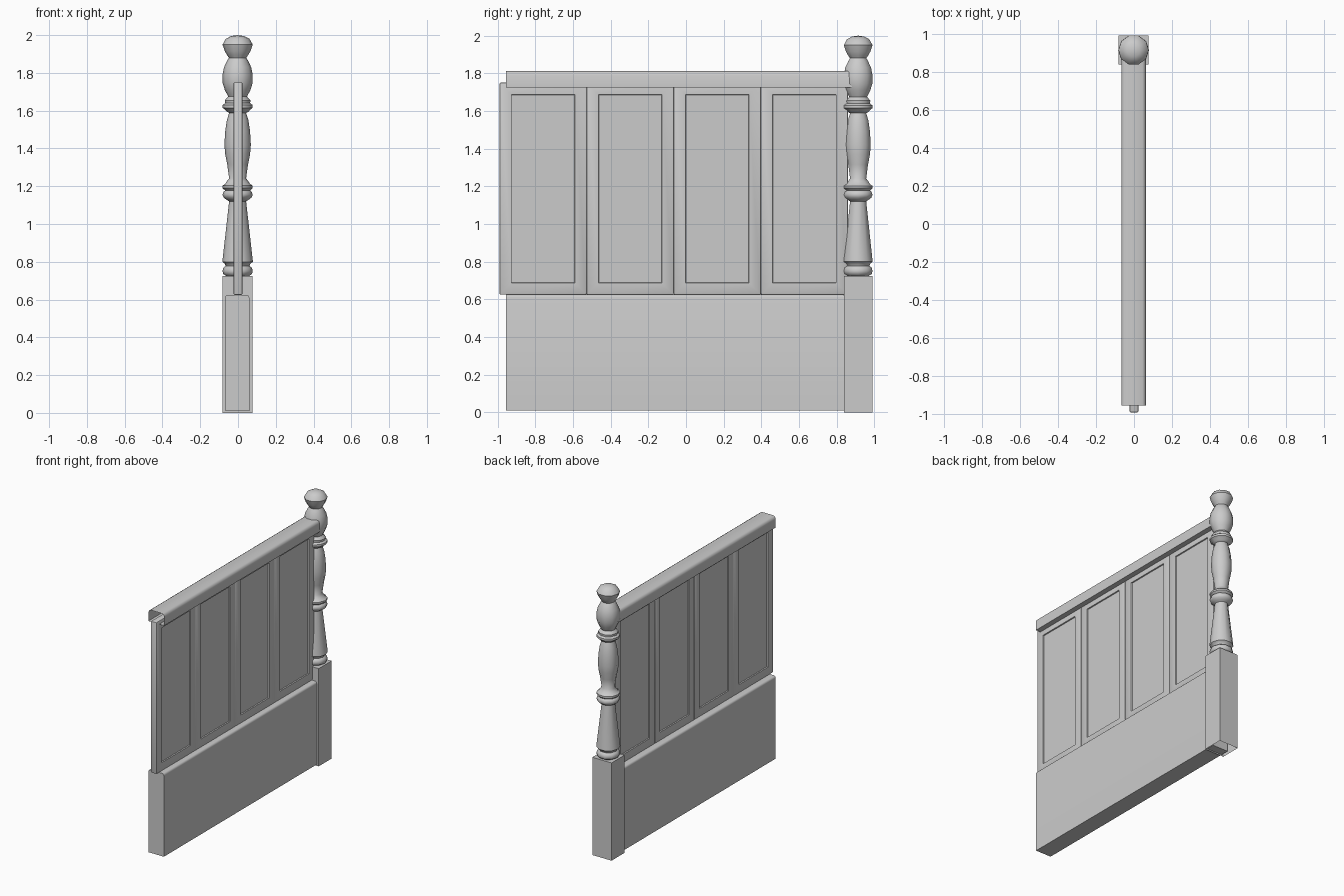
import bpy, bmesh, math
from mathutils import Matrix, Vector

if "Cube" in bpy.data.objects:
    bpy.data.objects.remove(bpy.data.objects["Cube"])


def finish(bm, name, angle=None):
    bmesh.ops.recalc_face_normals(bm, faces=bm.faces)
    mesh = bpy.data.meshes.new(name)
    bm.to_mesh(mesh)
    bm.free()
    ob = bpy.data.objects.new(name, mesh)
    bpy.context.collection.objects.link(ob)
    if angle:
        bpy.ops.object.select_all(action='DESELECT')
        ob.select_set(True)
        bpy.context.view_layer.objects.active = ob
        bpy.ops.object.shade_smooth_by_angle(angle=math.radians(angle))
    return ob


def box(x0, x1, y0, y1, z0, z1):
    bm = bmesh.new()
    bmesh.ops.create_cube(bm, size=1)
    bmesh.ops.scale(bm, vec=(x1 - x0, y1 - y0, z1 - z0), verts=bm.verts)
    bmesh.ops.translate(bm, vec=((x0 + x1) / 2, (y0 + y1) / 2, (z0 + z1) / 2), verts=bm.verts)
    return bm


# Lower plinth with softened top edges
bm = box(-0.067, 0.06, -0.955, 0.9, 0.01, 0.625)
top = [e for e in bm.edges if all(v.co.z > 0.6 for v in e.verts)
       and abs(e.verts[0].co.x - e.verts[1].co.x) < 0.01]
bmesh.ops.bevel(bm, geom=top, offset=0.015, segments=3, profile=0.5, affect='EDGES')
finish(bm, "plinth", 40)

# Square post foot, open underneath
bm = box(-0.082, 0.076, 0.838, 0.99, 0.0, 0.725)
bottom = [f for f in bm.faces if f.calc_center_median().z < 0.01]
bmesh.ops.delete(bm, geom=bottom, context='FACES_ONLY')
finish(bm, "post_foot")

# Turned post: (radius, height) profile spun round the post axis
profile = [
    (.06, .725), (.076, .735), (.08, .75), (.076, .768), (.063, .778), (.068, .79), (.081, .80),
    (.045, 1.12), (.058, 1.128), (.074, 1.14), (.08, 1.155), (.074, 1.172), (.066, 1.177),
    (.08, 1.19), (.08, 1.203), (.066, 1.212), (.058, 1.225), (.045, 1.242),
    (.055, 1.315), (.066, 1.37), (.07, 1.42), (.066, 1.49), (.057, 1.55), (.045, 1.588),
    (.058, 1.595), (.066, 1.605), (.08, 1.615), (.08, 1.63), (.066, 1.64), (.068, 1.655),
    (.05, 1.675), (.068, 1.71), (.079, 1.745), (.08, 1.79), (.072, 1.83), (.055, 1.865),
    (.046, 1.88), (.056, 1.895), (.068, 1.915), (.08, 1.95), (.063, 1.98), (.035, 1.995), (0, 2.0)]
axis = Vector((-0.002, 0.914, 0))
bm = bmesh.new()
verts = [bm.verts.new(axis + Vector((r, 0, z))) for r, z in profile]
edges = [bm.edges.new(p) for p in zip(verts, verts[1:])]
bmesh.ops.spin(bm, geom=verts + edges, cent=axis, axis=(0, 0, 1),
               angle=2 * math.pi, steps=10, use_duplicate=False)
bmesh.ops.remove_doubles(bm, verts=bm.verts, dist=0.0005)
finish(bm, "turned_post", 45)

# Four boards with a shallow sunk panel on both sides
width = 0.4625
for i in range(4):
    y = -0.99 + i * width
    bm = box(-0.023, 0.023, y, y + width, 0.625, 1.75)
    bmesh.ops.bevel(bm, geom=bm.edges[:], offset=0.006, segments=2, profile=0.5, affect='EDGES')
    faces = [f for f in bm.faces if f.calc_area() > 0.2]
    bmesh.ops.recalc_face_normals(bm, faces=bm.faces)
    bmesh.ops.inset_individual(bm, faces=faces, thickness=0.08)
    bmesh.ops.inset_individual(bm, faces=faces, thickness=0.003, depth=-0.008)
    finish(bm, "panel_board_%d" % (i + 1), 35)

# Top rail: hollow hood with open ends and lower flanges
section = [(.022, 1.725), (.062, 1.725), (.062, 1.79), (.057, 1.804), (.045, 1.811),
           (-.05, 1.811), (-.062, 1.804), (-.067, 1.79), (-.067, 1.725), (-.022, 1.725)]
bm = bmesh.new()
ends = [[bm.verts.new((x, y, z)) for x, z in section] for y in (-0.955, 0.88)]
for k in range(len(section) - 1):
    bm.faces.new((ends[0][k], ends[0][k + 1], ends[1][k + 1], ends[1][k]))
rail = finish(bm, "top_rail", 45)
# Make the outer side of the open shell face outward
if max(rail.data.polygons, key=lambda p: p.center.z).normal.z < 0:
    rail.data.flip_normals()
